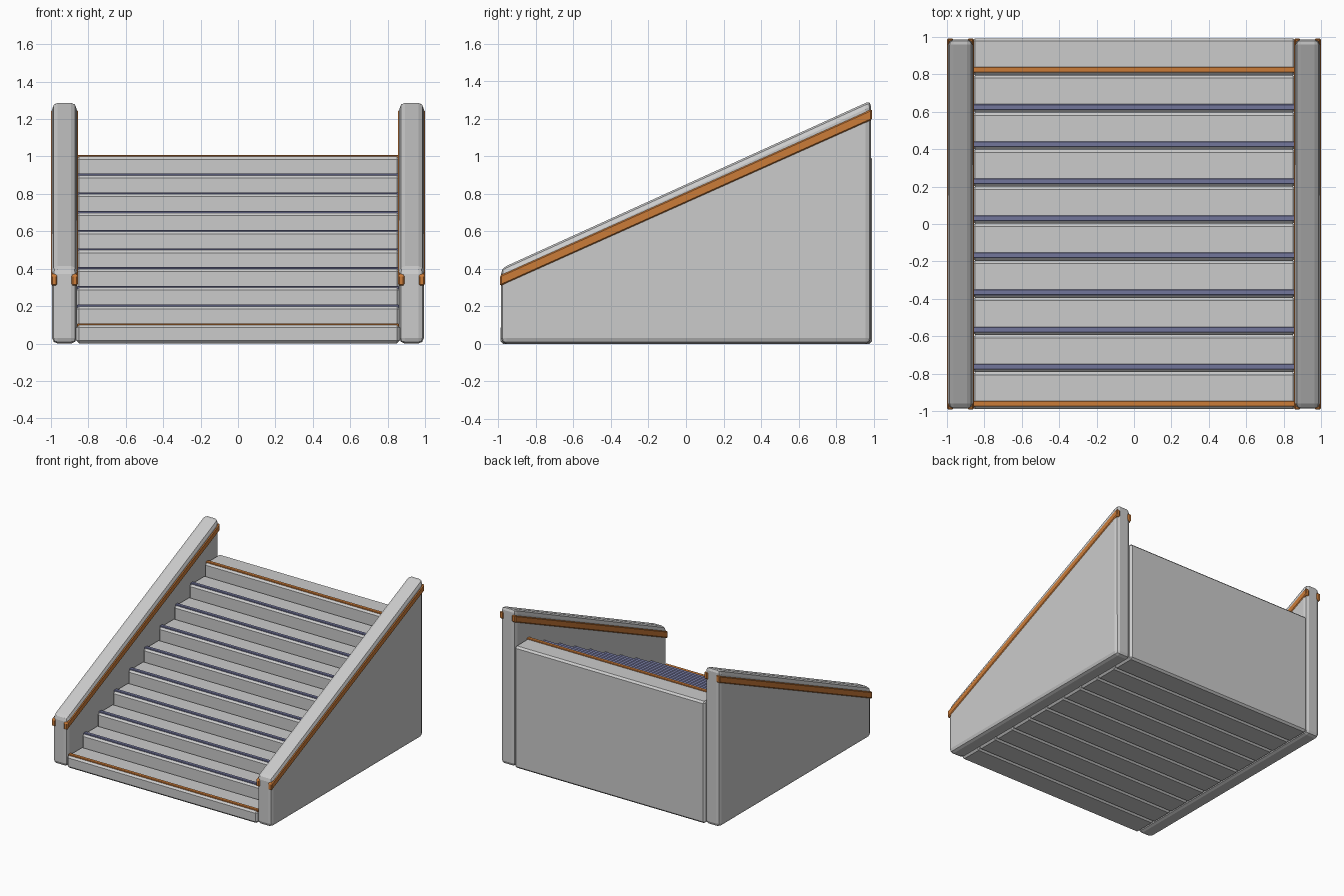
import bpy

if "Cube" in bpy.data.objects:
    bpy.data.objects.remove(bpy.data.objects["Cube"])


def material(name, color):
    m = bpy.data.materials.new(name)
    m.diffuse_color = (*color, 1)
    m.use_nodes = True
    m.node_tree.nodes["Principled BSDF"].inputs["Base Color"].default_value = m.diffuse_color
    return m


ORANGE = material("orange_trim", (0.60, 0.20, 0.04))
BLUE = material("blue_grey_trim", (0.17, 0.18, 0.33))


def extrude_profile(name, profile, x0, x1, bevel, segments=1, mat=None):
    """Extrude a closed (y, z) profile from x0 to x1 and bevel its edges."""
    n = len(profile)
    verts = [(x, y, z) for x in (x0, x1) for y, z in profile]
    faces = [tuple(range(n))[::-1], tuple(range(n, 2 * n))]
    faces += [(i, (i + 1) % n, n + (i + 1) % n, n + i) for i in range(n)]
    mesh = bpy.data.meshes.new(name)
    mesh.from_pydata(verts, [], faces)
    mesh.update()
    ob = bpy.data.objects.new(name, mesh)
    bpy.context.collection.objects.link(ob)
    if mat:
        mesh.materials.append(mat)
    mod = ob.modifiers.new("bevel", 'BEVEL')
    mod.width = bevel
    mod.segments = segments
    mod.limit_method = 'ANGLE'
    return ob


def rect(y0, y1, z0, z1):
    return [(y0, z0), (y1, z0), (y1, z1), (y0, z1)]


# Ten full-height step blocks, each with a thin nosing strip
STEPS, START, RUN, RISE = 10, -0.99, 0.1983, 0.1
for i in range(STEPS):
    y, top = START + i * RUN, RISE * (i + 1)
    extrude_profile(f"step_{i + 1}", rect(y, y + RUN, 0, top), -0.865, 0.865, 0.015)
    mat = ORANGE if i in (0, STEPS - 1) else BLUE
    extrude_profile(f"nosing_strip_{i + 1}", rect(y + 0.014, y + 0.044, top - 0.015, top + 0.008),
                    -0.86, 0.86, 0.003, 1, mat)

# Sloping side walls with an orange rail on both faces
wall = [(-0.987, 0), (0.987, 0), (0.987, 1.298), (-0.987, 0.402)]
rail = [(-0.992, 0.308), (0.992, 1.195), (0.992, 1.252), (-0.992, 0.365)]
for side, s in (("left", -1), ("right", 1)):
    for name, prof, a, b, bev, seg, mat in (
            ("side_wall", wall, 0.862, 0.994, 0.03, 2, None),
            ("outer_rail", rail, 0.966, 1.0, 0.007, 1, ORANGE),
            ("inner_rail", rail, 0.856, 0.89, 0.007, 1, ORANGE)):
        x0, x1 = sorted((a * s, b * s))
        extrude_profile(f"{side}_{name}", prof, x0, x1, bev, seg, mat)
